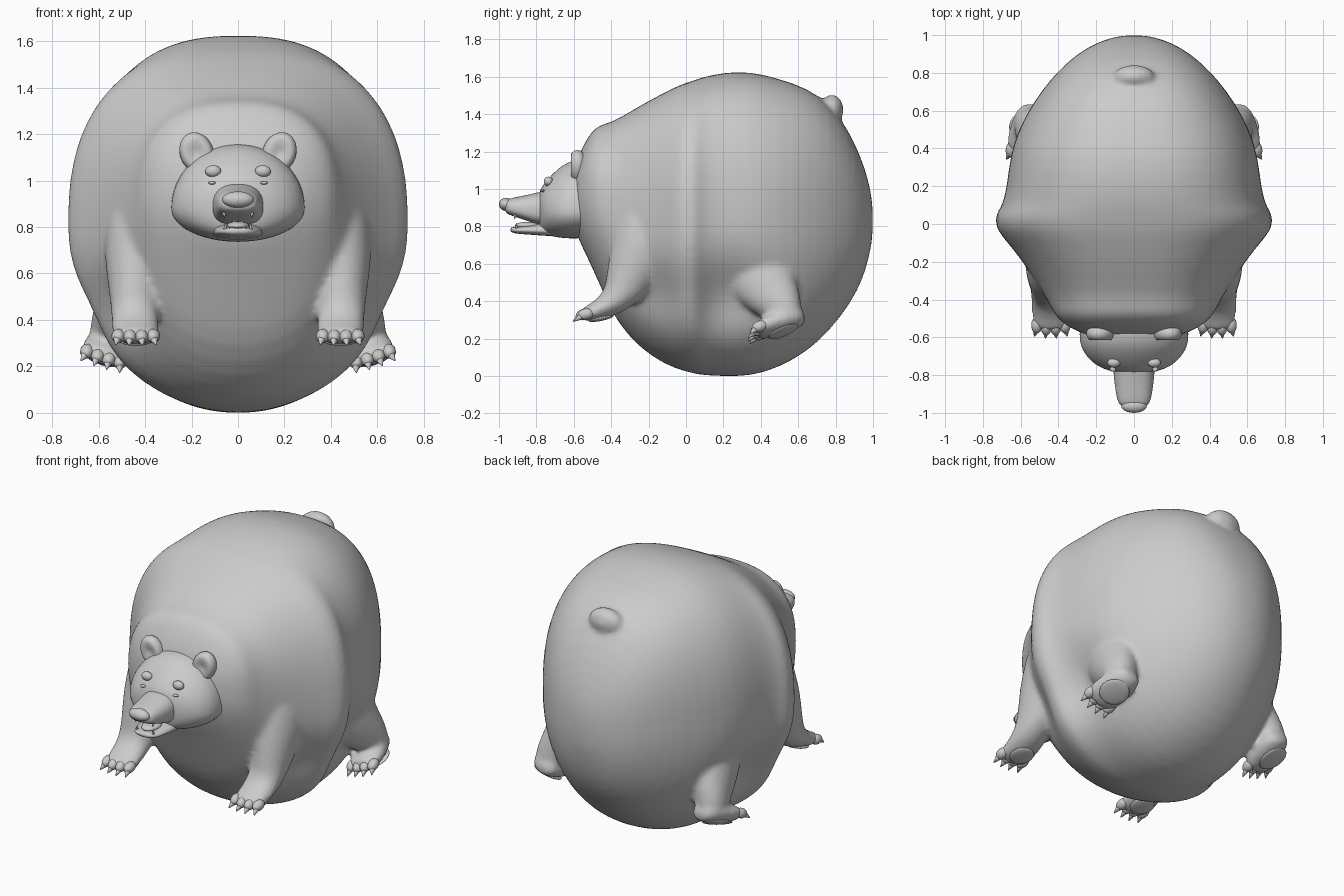
import bpy, bmesh, math
from mathutils import Vector, Matrix

if "Cube" in bpy.data.objects:
    bpy.data.objects.remove(bpy.data.objects["Cube"])

grey = bpy.data.materials.new("plain grey")
grey.diffuse_color = (0.6, 0.6, 0.6, 1)
grey.use_nodes = True
grey.node_tree.nodes["Principled BSDF"].inputs["Base Color"].default_value = grey.diffuse_color


def finish(name, bm, subsurf=0):
    bmesh.ops.recalc_face_normals(bm, faces=bm.faces)
    me = bpy.data.meshes.new(name)
    bm.to_mesh(me)
    bm.free()
    for p in me.polygons:
        p.use_smooth = True
    me.materials.append(grey)
    ob = bpy.data.objects.new(name, me)
    bpy.context.collection.objects.link(ob)
    if subsurf:
        mod = ob.modifiers.new("smooth", 'SUBSURF')
        mod.levels = mod.render_levels = subsurf
    return ob


def skin_rings(name, rings, subsurf=1):
    """Bridge a list of equal point rings and cap both ends."""
    bm = bmesh.new()
    vs = [[bm.verts.new(p) for p in r] for r in rings]
    n = len(rings[0])
    for a, b in zip(vs, vs[1:]):
        for i in range(n):
            j = (i + 1) % n
            bm.faces.new((a[i], a[j], b[j], b[i]))
    bm.faces.new(vs[0])
    bm.faces.new(vs[-1])
    return finish(name, bm, subsurf)


def loft(name, rows, n=32, top_pow=2.0, low_pow=2.0):
    """Upright rings along y; a row is (y, bottom, widest height, top, half width)."""
    rings = []
    for y, zb, zw, zt, hw in rows:
        ring = []
        for i in range(n):
            a = 2 * math.pi * i / n
            c, s = math.cos(a), math.sin(a)
            e = 2 / (top_pow if s > 0 else low_pow)
            h = (zt - zw) if s > 0 else (zw - zb)
            ring.append((hw * math.copysign(abs(c) ** e, c), y,
                         zw + h * math.copysign(abs(s) ** e, s)))
        rings.append(ring)
    return skin_rings(name, rings)


def side_axis(sx, roll):
    return Vector((sx * math.cos(roll), 0, math.sin(roll)))


def limb(name, sx, pts, roll=0, n=20):
    """Tube along a path; a point is (x, y, z, side radius, depth radius)."""
    ps = [Vector((sx * p[0], p[1], p[2])) for p in pts]
    S = side_axis(sx, roll)
    rings = []
    for k, p in enumerate(ps):
        T = ps[min(k + 1, len(ps) - 1)] - ps[max(k - 1, 0)]
        N = T.cross(S).normalized()
        rings.append([p + S * pts[k][3] * math.cos(t) + N * pts[k][4] * math.sin(t)
                      for t in (2 * math.pi * i / n for i in range(n))])
    return skin_rings(name, rings)


def blob(name, loc, radii, axes=None, dent=0, seg=20):
    bm = bmesh.new()
    bmesh.ops.create_uvsphere(bm, u_segments=seg, v_segments=seg // 2 + 2, radius=1)
    if dent:
        for v in bm.verts:
            r = math.hypot(v.co.x, v.co.z)
            if v.co.y < 0 and r < 0.8:
                v.co.y += dent * (0.8 - r)
    rot = Matrix(axes).transposed() if axes else Matrix.Identity(3)
    m = Matrix.Translation(loc) @ rot.to_4x4() @ Matrix.Diagonal((*radii, 1))
    bmesh.ops.transform(bm, matrix=m, verts=bm.verts)
    return finish(name, bm)


def spike(name, base, tip, r):
    base, tip = Vector(base), Vector(tip)
    d = tip - base
    bm = bmesh.new()
    bmesh.ops.create_cone(bm, cap_ends=True, segments=10, radius1=r, radius2=r * 0.08,
                          depth=d.length)
    m = Matrix.Translation((base + tip) / 2) @ d.to_track_quat('Z', 'Y').to_matrix().to_4x4()
    bmesh.ops.transform(bm, matrix=m, verts=bm.verts)
    return finish(name, bm)


def paw(name, sx, front, T, roll, pad_back, pad_drop, pad):
    """Toes, claws and sole pad at the front end of a foot."""
    S = side_axis(sx, roll)
    T = Vector(T).normalized()
    T = (T - S * T.dot(S)).normalized()
    down = T.cross(S).normalized()
    if down.z > 0:
        down = -down
    c = Vector((sx * front[0], front[1], front[2]))
    for k in (-1.5, -0.5, 0.5, 1.5):
        p = c + S * k * 0.05 - T * abs(k) * 0.01
        blob(name + "_toe", p, (0.03, 0.045, 0.03), (S, T, down), seg=14)
        spike(name + "_claw", p + T * 0.012, p + T * 0.066 + down * 0.024 + S * k * 0.008, 0.026)
    blob(name + "_sole_pad", c - T * pad_back + down * pad_drop,
         (pad, pad, 0.014), (S, T, down))


# Round body, hollowed behind each front leg and around each thigh
body = [(-.60, .80, 1.10, .22), (-.57, .72, 1.19, .30), (-.525, .63, 1.28, .38),
        (-.48, .53, 1.335, .42), (-.43, .42, 1.35, .445), (-.37, .29, 1.37, .48),
        (-.25, .15, 1.445, .555), (-.12, .065, 1.515, .65), (-.03, .03, 1.56, .735),
        (.05, .01, 1.585, .74), (.09, .003, 1.60, .70), (.20, -.003, 1.625, .675),
        (.35, -.003, 1.63, .66), (.50, .045, 1.59, .615), (.65, .13, 1.54, .53),
        (.77, .245, 1.455, .44), (.87, .375, 1.315, .34), (.94, .50, 1.16, .24),
        (.98, .64, 1.03, .145), (1.0, .75, .91, .055)]
torso = loft("body", [(y, b, (b + t) / 2, t, w) for y, b, t, w in body], 48, 2.5, 2.1)
for v in torso.data.vertices:
    if abs(v.co.x) > .2:
        d = (.11 * math.exp(-((v.co.y - .24) ** 2 + (v.co.z - .43) ** 2) / .03)
             + .08 * math.exp(-((v.co.y + .17) ** 2 + (v.co.z - .44) ** 2) / .018))
        v.co.x -= math.copysign(d, v.co.x)
parts = [torso, blob("tail", (0, .78, 1.425), (.11, .062, .08), seg=28)]

# Skull, snout, open jaw, tongue and nose
loft("head", [(-.45, .76, .90, 1.14, .27), (-.55, .735, .88, 1.165, .29),
              (-.62, .735, .88, 1.15, .29), (-.665, .738, .88, 1.125, .275),
              (-.71, .745, .88, 1.085, .245), (-.75, .755, .885, 1.04, .20),
              (-.78, .775, .89, 1.00, .13), (-.79, .82, .90, .96, .05)])
loft("snout", [(-.70, .80, .89, 1.005, .112), (-.78, .805, .89, .985, .11),
               (-.85, .83, .89, .968, .103), (-.92, .853, .90, .955, .092),
               (-.96, .868, .905, .945, .078), (-.968, .885, .91, .93, .05)], 28, 2.4, 2.8)
loft("lower_jaw", [(-.66, .742, .775, .83, .12), (-.78, .752, .778, .815, .102),
                   (-.87, .758, .78, .80, .09), (-.92, .763, .78, .797, .07),
                   (-.94, .772, .785, .794, .035)], 24, 2.4, 2.4)
blob("tongue", (0, -.84, .805), (.05, .075, .02))
blob("nose", (0, -.963, .918), (.068, .037, .035))

for sx in (1, -1):
    # Face details
    a = 0.35
    ear_axes = (Vector((math.cos(a), 0, -sx * math.sin(a))), Vector((0, 1, 0)),
                Vector((sx * math.sin(a), 0, math.cos(a))))
    blob("ear", (sx * .178, -.58, 1.12), (.072, .055, .09), ear_axes, dent=0.8, seg=28)
    blob("eye", (sx * .107, -.735, 1.04), (.035, .025, .026))
    blob("cheek_spot", (sx * .112, -.768, .99), (.016, .014, .007), seg=12)
    spike("upper_tooth", (sx * .06, -.915, .865), (sx * .058, -.915, .838), .01)
    spike("lower_tooth", (sx * .055, -.905, .785), (sx * .055, -.908, .817), .01)

    # Front legs, with a broad shoulder
    parts.append(limb("front_leg", sx, [
        (.34, -.10, .98, .20, .24), (.38, -.16, .84, .19, .225), (.415, -.225, .70, .165, .185),
        (.44, -.28, .58, .125, .145), (.447, -.325, .475, .103, .118),
        (.443, -.385, .395, .102, .078), (.44, -.47, .352, .102, .053),
        (.44, -.53, .33, .102, .041), (.44, -.565, .325, .08, .03)]))
    paw("front_paw", sx, (.44, -.55, .328), (0, -.97, -.2), 0, .09, .038, .07)

    # Hind legs with tilted feet
    parts.append(limb("hind_leg", sx, [
        (.38, .28, .72, .17, .23), (.43, .35, .60, .16, .215), (.48, .43, .48, .135, .175),
        (.525, .505, .39, .11, .125), (.545, .545, .33, .095, .09), (.55, .56, .30, .07, .06)]))
    parts.append(limb("hind_foot", sx, [
        (.535, .635, .33, .055, .045), (.545, .59, .318, .09, .062), (.56, .50, .285, .105, .064),
        (.575, .42, .255, .108, .052), (.58, .36, .232, .09, .036)], roll=.3))
    paw("hind_paw", sx, (.58, .38, .238), (0, -.9, -.38), .3, .13, .052, .085)

# Melt the torso, tail and legs into one soft skin
bpy.ops.object.select_all(action='DESELECT')
for ob in parts:
    ob.select_set(True)
bpy.context.view_layer.objects.active = torso
bpy.ops.object.convert(target='MESH')
bpy.ops.object.join()
remesh = torso.modifiers.new("merge", 'REMESH')
remesh.mode = 'VOXEL'
remesh.voxel_size = 0.015
remesh.use_smooth_shade = True
soften = torso.modifiers.new("soften", 'SMOOTH')
soften.factor = 0.5
soften.iterations = 9
